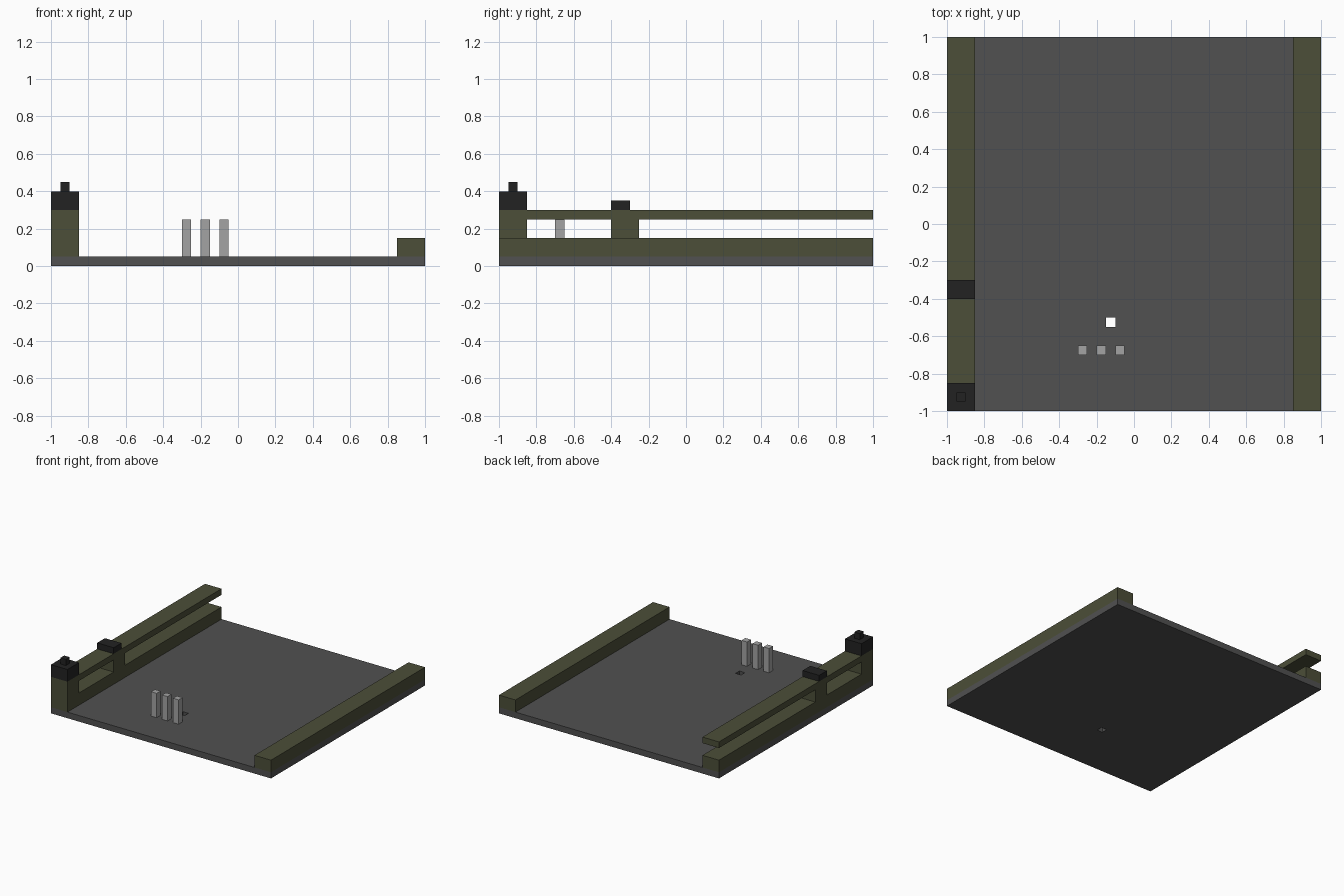
import bpy
import bmesh
from mathutils import Vector

if "Cube" in bpy.data.objects:
    bpy.data.objects.remove(bpy.data.objects["Cube"])


def material(name, rgb):
    m = bpy.data.materials.new(name)
    m.diffuse_color = (*rgb, 1.0)
    m.use_nodes = True
    m.node_tree.nodes["Principled BSDF"].inputs["Base Color"].default_value = m.diffuse_color
    return m


floor_grey = material("floor grey", (0.082, 0.082, 0.082))
olive = material("olive wall", (0.072, 0.077, 0.040))
black = material("black", (0.016, 0.016, 0.016))
light_grey = material("light grey", (0.37, 0.37, 0.37))


def box(name, lo, hi, mat=None):
    """Axis-aligned box between two corners."""
    lo, hi = Vector(lo), Vector(hi)
    bm = bmesh.new()
    bmesh.ops.create_cube(bm, size=1)
    for v in bm.verts:
        v.co = (lo + hi) / 2 + v.co * (hi - lo)
    mesh = bpy.data.meshes.new(name)
    bm.to_mesh(mesh)
    bm.free()
    if mat:
        mesh.materials.append(mat)
    ob = bpy.data.objects.new(name, mesh)
    bpy.context.collection.objects.link(ob)
    return ob


def cut(target, lo, hi):
    """Cut a box-shaped opening out of the target."""
    cutter = box("cutter", lo, hi)
    cutter.hide_render = True
    mod = target.modifiers.new("opening", 'BOOLEAN')
    mod.operation = 'DIFFERENCE'
    mod.solver = 'EXACT'
    mod.object = cutter
    bpy.context.view_layer.objects.active = target
    bpy.ops.object.modifier_apply(modifier=mod.name)
    bpy.data.objects.remove(cutter)


# Floor with a small square drain hole right through it
floor = box("floor", (-1, -1, 0), (1, 1, 0.05), floor_grey)
cut(floor, (-0.15, -0.55, -0.1), (-0.10, -0.50, 0.2))

# Low wall on the right
box("right_wall", (0.85, -1, 0.05), (1, 1, 0.15), olive)

# Left wall with a window and a long slot open at the back
left = box("left_wall", (-1, -1, 0.05), (-0.85, 1, 0.30), olive)
cut(left, (-1.1, -0.85, 0.15), (-0.7, -0.40, 0.25))
cut(left, (-1.1, -0.25, 0.15), (-0.7, 1.1, 0.25))

# Black caps on the left wall
box("corner_cap", (-1, -1, 0.30), (-0.85, -0.85, 0.40), black)
box("corner_knob", (-0.95, -0.95, 0.40), (-0.90, -0.90, 0.45), black)
box("middle_cap", (-1, -0.40, 0.30), (-0.85, -0.30, 0.35), black)

# Three slim posts standing on the floor
for i in range(3):
    x = -0.30 + 0.10 * i
    box(f"post_{i + 1}", (x, -0.70, 0.05), (x + 0.05, -0.65, 0.25), light_grey)
